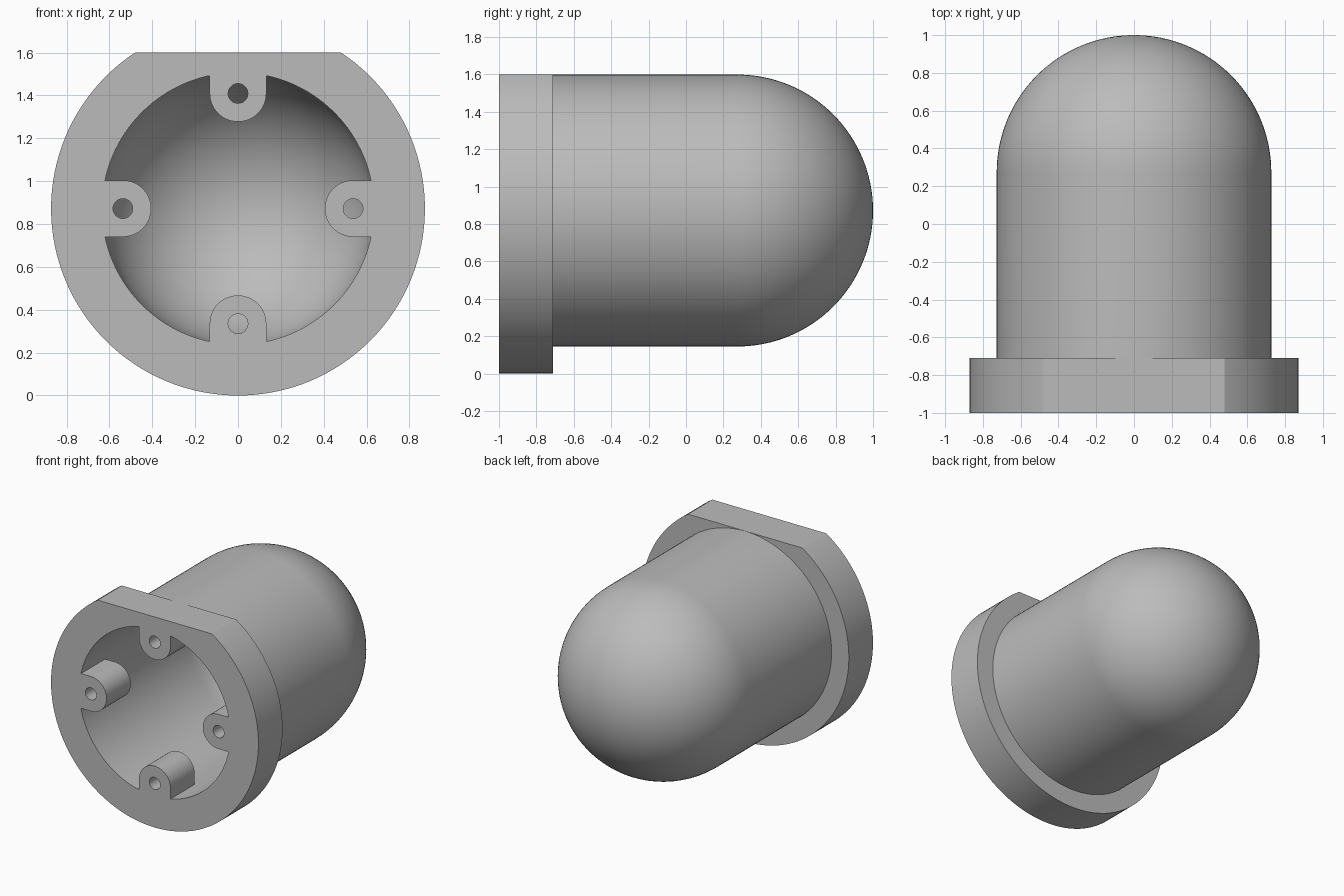
import bpy, bmesh
from math import sin, cos, pi, radians
from mathutils import Matrix, Vector

if "Cube" in bpy.data.objects:
    bpy.data.objects.remove(bpy.data.objects["Cube"])

AXIS_Z = 0.872        # height of the central axis
FLANGE_R, BODY_R, BORE_R = 0.872, 0.727, 0.634
FLANGE_BACK, DOME_Y = -0.71, 0.273
LUG_R, LUG_DIST, HOLE_R = 0.132, 0.537, 0.046

grey = bpy.data.materials.new("plain grey")
grey.use_nodes = True
colour = (0.5, 0.5, 0.5, 1)
grey.diffuse_color = colour
grey.node_tree.nodes["Principled BSDF"].inputs["Base Color"].default_value = colour


def finish(name, bm):
    bmesh.ops.remove_doubles(bm, verts=bm.verts, dist=1e-5)
    bmesh.ops.recalc_face_normals(bm, faces=bm.faces)
    mesh = bpy.data.meshes.new(name)
    bm.to_mesh(mesh)
    bm.free()
    mesh.materials.append(grey)
    obj = bpy.data.objects.new(name, mesh)
    bpy.context.collection.objects.link(obj)
    return obj


def revolve(name, profile, steps=128):
    """Spin (radius, y) points around the central axis."""
    bm = bmesh.new()
    verts = [bm.verts.new((r, y, AXIS_Z)) for r, y in profile]
    edges = [bm.edges.new(pair) for pair in zip(verts, verts[1:])]
    bmesh.ops.spin(bm, geom=verts + edges, cent=(0, 0, AXIS_Z), axis=(0, 1, 0),
                   angle=2 * pi, steps=steps, use_merge=True)
    return finish(name, bm)


def prisms(name, outline, y0, y1):
    """Extrude an (x, z) outline along y, repeated four times round the axis."""
    bm = bmesh.new()
    for k in range(4):
        turn = Matrix.Translation((0, 0, AXIS_Z)) @ Matrix.Rotation(k * pi / 2, 4, 'Y')
        face = bm.faces.new([bm.verts.new(turn @ Vector((x, y0, z))) for x, z in outline])
        ext = bmesh.ops.extrude_face_region(bm, geom=[face], use_keep_orig=True)
        moved = [v for v in ext["geom"] if isinstance(v, bmesh.types.BMVert)]
        bmesh.ops.translate(bm, verts=moved, vec=(0, y1 - y0, 0))
    return finish(name, bm)


def cut(target, cutter):
    mod = target.modifiers.new("cut", 'BOOLEAN')
    mod.operation, mod.solver, mod.object = 'DIFFERENCE', 'EXACT', cutter
    bpy.context.view_layer.objects.active = target
    bpy.ops.object.modifier_apply(modifier=mod.name)
    bpy.data.objects.remove(cutter)


def dome(radius, steps=32):
    arc = [i * pi / 2 / steps for i in range(steps)]
    return [(radius * cos(a), DOME_Y + radius * sin(a)) for a in arc] + [(0, DOME_Y + radius)]


# Domed body with a wide front flange
housing = revolve("domed_housing", [(0, -1), (FLANGE_R, -1), (FLANGE_R, FLANGE_BACK),
                                    (BODY_R, FLANGE_BACK)] + dome(BODY_R))

# Flat on top of the flange
bm = bmesh.new()
bmesh.ops.create_cube(bm, size=1, matrix=Matrix.Translation((0, -0.9, 2.1)) @ Matrix.Diagonal((3, 1, 1, 1)))
cut(housing, finish("flat_cutter", bm))

# Hollow interior, leaving four screw lugs behind the front rim
cavity = revolve("cavity_cutter", [(0, -1.1), (BORE_R, -1.1)] + dome(BORE_R))
round_end = [(LUG_R * cos(pi + pi * i / 32), LUG_DIST + LUG_R * sin(pi + pi * i / 32)) for i in range(33)]
lug = round_end + [(LUG_R, 0.75), (-LUG_R, 0.75)]
cut(cavity, prisms("lug_shapes", lug, -1.2, FLANGE_BACK))
cut(housing, cavity)

# Screw holes through the lugs
hole = [(HOLE_R * cos(pi * i / 16), LUG_DIST + HOLE_R * sin(pi * i / 16)) for i in range(32)]
cut(housing, prisms("hole_cutters", hole, -1.1, -0.6))

bpy.ops.object.select_all(action='DESELECT')
housing.select_set(True)
bpy.context.view_layer.objects.active = housing
bpy.ops.object.shade_smooth_by_angle(angle=radians(30))
